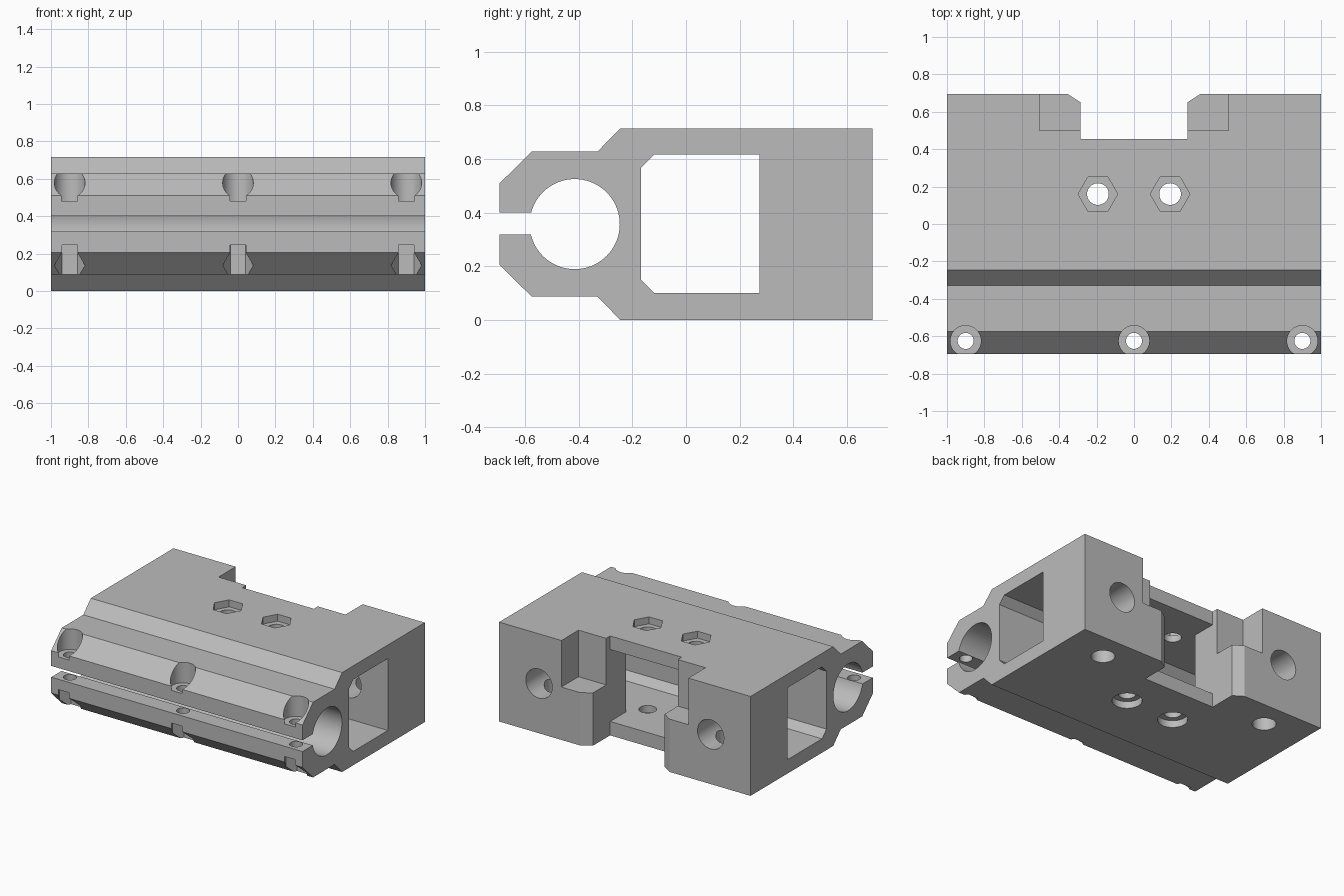
import bpy, bmesh, math
from mathutils import Matrix

cube = bpy.data.objects.get("Cube")
if cube:
    bpy.data.objects.remove(cube, do_unlink=True)

grey = bpy.data.materials.new("plain_grey")
grey.use_nodes = True
grey.diffuse_color = (0.5, 0.5, 0.5, 1)
grey.node_tree.nodes["Principled BSDF"].inputs["Base Color"].default_value = (0.5, 0.5, 0.5, 1)

AXES = {"X": lambda u, v, w: (w, u, v),   # profile in y, z
        "Y": lambda u, v, w: (u, w, v),   # profile in x, z
        "Z": lambda u, v, w: (u, v, w)}   # profile in x, y


def prism(name, profile, start, end, axis):
    """Extrude a closed profile along one axis."""
    bm = bmesh.new()
    place = AXES[axis]
    face = bm.faces.new([bm.verts.new(place(u, v, start)) for u, v in profile])
    grown = bmesh.ops.extrude_face_region(bm, geom=[face])["geom"]
    moved = [g for g in grown if isinstance(g, bmesh.types.BMVert)]
    bmesh.ops.translate(bm, verts=moved, vec=place(0, 0, end - start))
    bmesh.ops.recalc_face_normals(bm, faces=bm.faces)
    mesh = bpy.data.meshes.new(name)
    bm.to_mesh(mesh)
    bm.free()
    mesh.materials.append(grey)
    obj = bpy.data.objects.new(name, mesh)
    bpy.context.collection.objects.link(obj)
    return obj


def ring(u, v, radius, sides=48):
    step = math.tau / sides
    return [(u + radius * math.cos(i * step), v + radius * math.sin(i * step)) for i in range(sides)]


def rect(u0, v0, u1, v1):
    return [(u0, v0), (u1, v0), (u1, v1), (u0, v1)]


# Main block: upper half of the side profile, mirrored about mid height
HEIGHT = 0.715
MID = HEIGHT / 2
upper = [(-0.695, 0.51), (-0.575, 0.628), (-0.33, 0.628), (-0.245, HEIGHT), (0.695, HEIGHT)]
lower = [(y, HEIGHT - z) for y, z in reversed(upper)]
body = prism("clamp_block", upper + lower, -1, 1, "X")


def cut(profile, start, end, axis):
    cutter = prism("cutter", profile, start, end, axis)
    cutter.hide_render = True
    mod = body.modifiers.new("cut", "BOOLEAN")
    mod.operation = "DIFFERENCE"
    mod.solver = "EXACT"
    mod.object = cutter
    bpy.context.view_layer.objects.active = body
    bpy.ops.object.modifier_apply(modifier=mod.name)
    bpy.data.objects.remove(cutter, do_unlink=True)


# Rod bore with its clamping slot
cut(ring(-0.415, MID, 0.168, 72), -1.1, 1.1, "X")
cut(rect(-0.8, 0.319, -0.5, 0.4), -1.1, 1.1, "X")

# Long window with two chamfered corners
cut([(0.275, 0.1), (0.275, 0.617), (-0.118, 0.617), (-0.168, 0.567),
     (-0.168, 0.15), (-0.118, 0.1)], -1.1, 1.1, "X")

# Rear notch with flared mouth, its opening to the window and the upper pockets
cut([(-0.285, 0.455), (0.285, 0.455), (0.285, 0.65), (0.425, 0.74),
     (-0.425, 0.74), (-0.285, 0.65)], -0.1, 0.8, "Z")
cut(rect(-0.285, 0.1, 0.285, 0.617), 0.2, 0.5, "Y")
cut(rect(-0.505, 0.5, 0.505, 0.8), 0.38, 0.8, "Z")

# Clamping screws: round seat above, nut pocket below
for x in (-0.9, 0, 0.9):
    cut(ring(x, -0.625, 0.043, 32), 0.1, 0.6, "Z")
    cut(ring(x, -0.625, 0.082), 0.48, 0.8, "Z")
    cut(ring(x, -0.625, 0.082, 6), -0.1, 0.245, "Z")

for side in (-1, 1):
    # Plate screws: nut pocket on top, round seat underneath
    x = side * 0.193
    cut(ring(x, 0.16, 0.058, 32), -0.1, 0.8, "Z")
    cut(ring(x, 0.16, 0.106, 6), 0.665, 0.8, "Z")
    cut(ring(x, 0.16, 0.098), -0.1, 0.05, "Z")
    # Rear bores crossed by holes from below
    cut(ring(side * 0.683, MID, 0.105), 0.2, 0.8, "Y")
    cut(ring(side * 0.683, 0.5, 0.078), -0.1, MID, "Z")

bpy.ops.object.select_all(action="DESELECT")
body.select_set(True)
bpy.context.view_layer.objects.active = body
bpy.ops.object.shade_smooth_by_angle(angle=math.radians(25))
